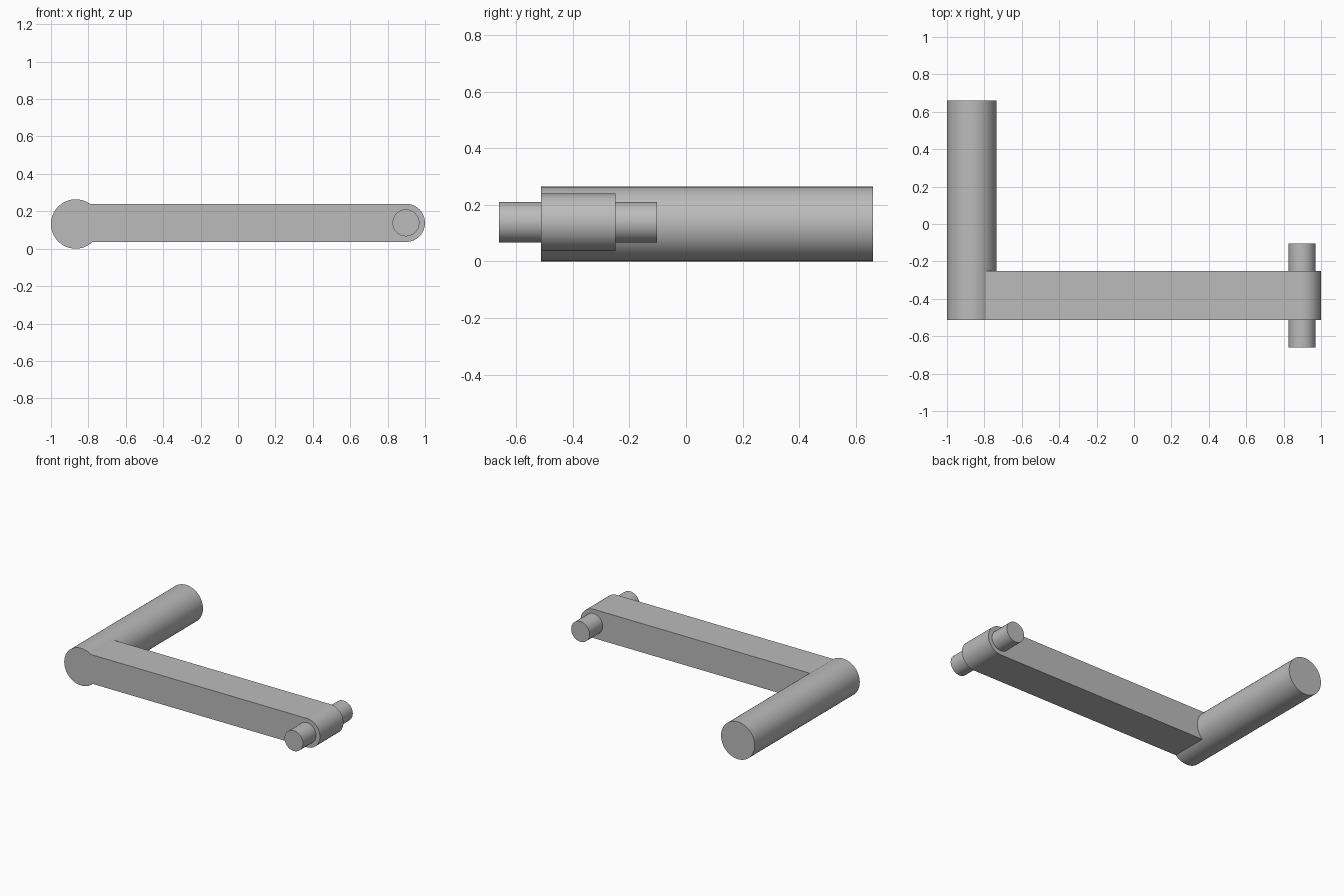
import bpy, bmesh, math
from mathutils import Matrix

cube = bpy.data.objects.get("Cube")
if cube:
    bpy.data.objects.remove(cube, do_unlink=True)

grey = bpy.data.materials.new("plain grey")
grey.use_nodes = True
colour = (0.5, 0.5, 0.5, 1)
grey.diffuse_color = colour
grey.node_tree.nodes["Principled BSDF"].inputs["Base Color"].default_value = colour


def extrude_outline(name, outline, y0, y1):
    """Extrude a closed x-z outline along y."""
    bm = bmesh.new()
    face = bm.faces.new([bm.verts.new((x, y0, z)) for x, z in outline])
    moved = bmesh.ops.extrude_face_region(bm, geom=[face])["geom"]
    bmesh.ops.translate(bm, vec=(0, y1 - y0, 0),
                        verts=[v for v in moved if isinstance(v, bmesh.types.BMVert)])
    bmesh.ops.recalc_face_normals(bm, faces=bm.faces)
    mesh = bpy.data.meshes.new(name)
    bm.to_mesh(mesh)
    bm.free()
    mesh.materials.append(grey)
    obj = bpy.data.objects.new(name, mesh)
    bpy.context.collection.objects.link(obj)
    return obj


def arc(cx, cz, r, start, end, steps):
    angles = [start + (end - start) * i / steps for i in range(steps + 1)]
    return [(cx + r * math.cos(a), cz + r * math.sin(a)) for a in angles]


def smooth(obj):
    bpy.ops.object.select_all(action='DESELECT')
    obj.select_set(True)
    bpy.context.view_layer.objects.active = obj
    bpy.ops.object.shade_smooth_by_angle(angle=math.radians(30))


FRONT, ARM_BACK = -0.513, -0.25
GRIP_X, GRIP_R = -0.868, 0.132
PIN_X, ARM_Z, ARM_R = 0.898, 0.138, 0.102

# Arm plate: round hub at the grip end, straight bar, rounded tip
top = math.asin((ARM_Z + ARM_R - GRIP_R) / GRIP_R)
bottom = math.asin((ARM_Z - ARM_R - GRIP_R) / GRIP_R)
outline = arc(GRIP_X, GRIP_R, GRIP_R, top, 2 * math.pi + bottom, 36)
outline += arc(PIN_X, ARM_Z, ARM_R, -math.pi / 2, math.pi / 2, 24)
smooth(extrude_outline("arm", outline, FRONT, ARM_BACK))

# Grip carries on from the hub to the back, sharing the hub's arc points
circle = outline[:37] + arc(GRIP_X, GRIP_R, GRIP_R, bottom, top, 16)[1:-1]
smooth(extrude_outline("grip", circle, ARM_BACK, 0.66))

# Pin passes through the tip of the arm
circle = arc(PIN_X, ARM_Z, 0.072, 0, 2 * math.pi, 32)[:-1]
smooth(extrude_outline("pin", circle, -0.66, -0.103))
